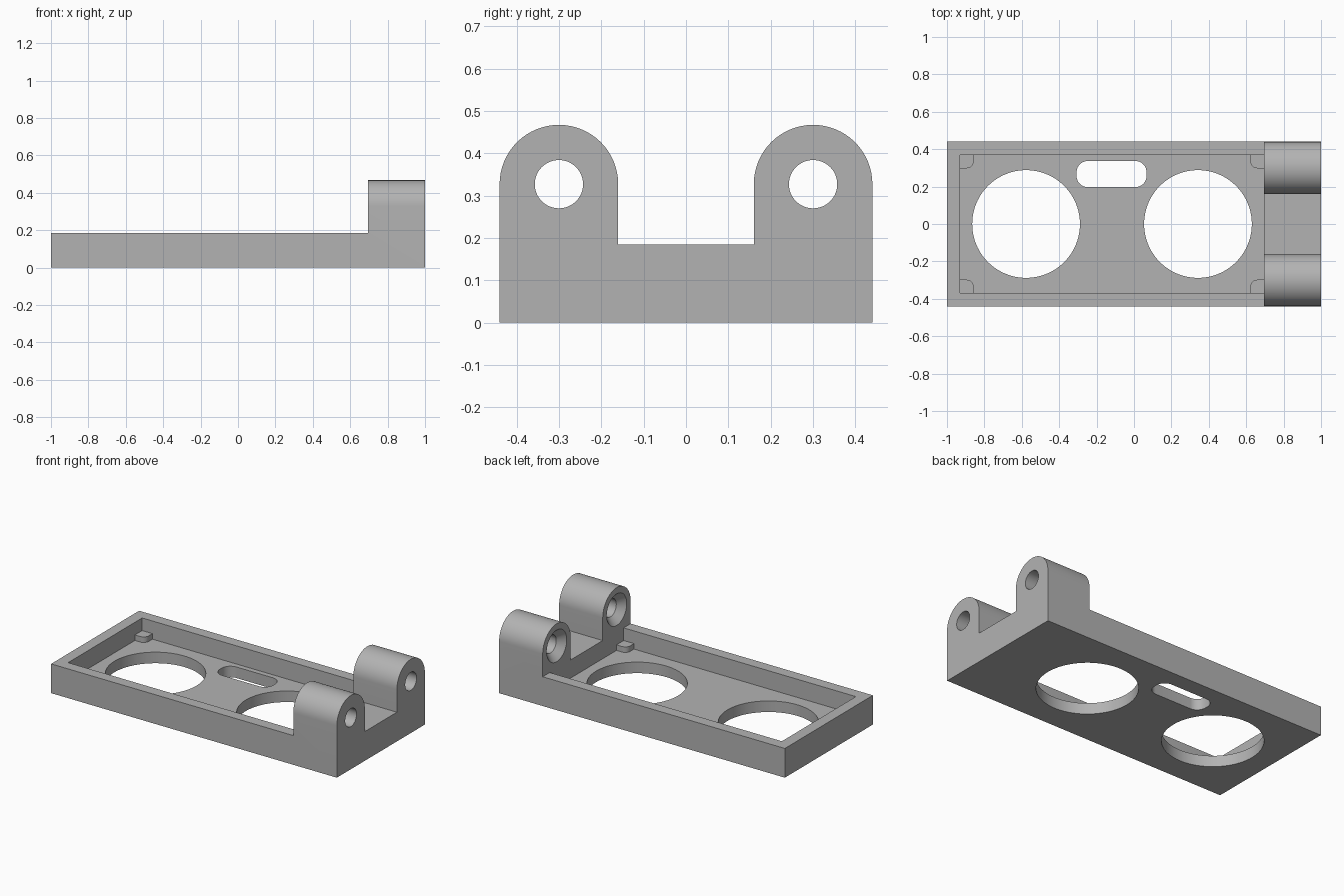
import bpy, bmesh
from math import pi, cos, sin, radians
from mathutils import Vector

cube = bpy.data.objects.get("Cube")
if cube:
    bpy.data.objects.remove(cube, do_unlink=True)

# Main dimensions
HALF_W, RIM, FLOOR = 0.44, 0.185, 0.07
POCKET_X0, LUG_X, POCKET_Y = -0.93, 0.695, 0.37
LUG_Y, LUG_Z, LUG_R, BORE_R, SINK_R = 0.30, 0.327, 0.14, 0.057, 0.10

grey = bpy.data.materials.new("plain grey")
grey.use_nodes = True
colour = (0.45, 0.45, 0.45, 1)
grey.diffuse_color = colour
grey.node_tree.nodes["Principled BSDF"].inputs["Base Color"].default_value = colour


def arc(cx, cy, r, start, end, steps=32):
    return [(cx + r * cos(start + (end - start) * i / steps),
             cy + r * sin(start + (end - start) * i / steps)) for i in range(steps + 1)]


def extrude(name, points, low, high, axis="z"):
    """Extrude a closed outline: (x, y) along z, or (y, z) along x."""
    place = (lambda a, b: (low, a, b)) if axis == "x" else (lambda a, b: (a, b, low))
    push = Vector((high - low, 0, 0)) if axis == "x" else Vector((0, 0, high - low))
    bm = bmesh.new()
    face = bm.faces.new([bm.verts.new(place(*p)) for p in points])
    new = bmesh.ops.extrude_face_region(bm, geom=[face])["geom"]
    bmesh.ops.translate(bm, vec=push, verts=[v for v in new if isinstance(v, bmesh.types.BMVert)])
    bmesh.ops.recalc_face_normals(bm, faces=bm.faces)
    mesh = bpy.data.meshes.new(name)
    bm.to_mesh(mesh)
    bm.free()
    mesh.materials.append(grey)
    ob = bpy.data.objects.new(name, mesh)
    bpy.context.collection.objects.link(ob)
    return ob


def rect(x0, y0, x1, y1):
    return [(x0, y0), (x1, y0), (x1, y1), (x0, y1)]


def circle(cx, cy, r, steps=64):
    return arc(cx, cy, r, 0, 2 * pi, steps)[:-1]


def cut(body, cutter):
    cutter.hide_render = True
    mod = body.modifiers.new("cut", "BOOLEAN")
    mod.operation, mod.solver, mod.object = "DIFFERENCE", "EXACT", cutter
    bpy.context.view_layer.objects.active = body
    bpy.ops.object.modifier_apply(modifier=mod.name)
    bpy.data.objects.remove(cutter, do_unlink=True)


# Body: end outline with two round-topped lugs, run along the full length
inner = LUG_Y - LUG_R
outline = [(-HALF_W, 0), (HALF_W, 0)] + arc(LUG_Y, LUG_Z, LUG_R, 0, pi)
outline += [(inner, RIM), (-inner, RIM)] + arc(-LUG_Y, LUG_Z, LUG_R, 0, pi)
body = extrude("tray_body", outline, -1, 1, "x")

# Clear the lugs from the tray, then hollow out the pocket
cut(body, extrude("upper_cutter", rect(-1.2, -0.6, LUG_X, 0.6), RIM, 0.8))
cut(body, extrude("pocket_cutter", rect(POCKET_X0, -POCKET_Y, LUG_X, POCKET_Y), FLOOR, 0.6))

# Two large round openings in the floor
for x in (-0.577, 0.342):
    cut(body, extrude("opening_cutter", circle(x, 0, 0.288, 96), -0.1, 0.12))

# Rounded slot
slot_r = 0.06
slot = []
for i, (x, y) in enumerate(rect(-0.307 + slot_r, 0.197 + slot_r, 0.067 - slot_r, 0.337 - slot_r)):
    slot += arc(x, y, slot_r, pi + i * pi / 2, pi * 1.5 + i * pi / 2, 10)
cut(body, extrude("slot_cutter", slot, -0.1, 0.12))

# Lug bores, countersunk on the pocket side
for side in (-1, 1):
    cut(body, extrude("bore_cutter", circle(side * LUG_Y, LUG_Z, BORE_R), 0.5, 1.2, "x"))
    lead = 0.02
    depth = SINK_R - BORE_R + 2 * lead
    bpy.ops.mesh.primitive_cone_add(
        vertices=64, radius1=SINK_R + lead, radius2=BORE_R - lead, depth=depth,
        location=(LUG_X - lead + depth / 2, side * LUG_Y, LUG_Z), rotation=(0, pi / 2, 0))
    cone = bpy.context.object
    cone.data.materials.append(grey)
    cut(body, cone)

# Corner support tabs, sunk slightly into the floor and walls
tab, tab_r, sink = 0.072, 0.035, 0.01
for end, x0, sx in (("right", POCKET_X0, 1), ("left", LUG_X, -1)):
    for face, sy in (("front", 1), ("back", -1)):
        shape = [(-sink, -sink), (tab, -sink)]
        shape += arc(tab - tab_r, tab - tab_r, tab_r, 0, pi / 2, 10) + [(-sink, tab)]
        points = [(x0 + sx * a, sy * (b - POCKET_Y)) for a, b in shape]
        extrude(f"{face}_{end}_tab", points, FLOOR - sink, 0.105)

# Smooth the round surfaces, keeping edges sharp
for ob in bpy.context.collection.objects:
    if ob.type == "MESH" and (ob is body or ob.name.endswith("_tab") or ob.name == "tray_body"):
        bpy.ops.object.select_all(action="DESELECT")
        ob.select_set(True)
        bpy.context.view_layer.objects.active = ob
        bpy.ops.object.shade_smooth_by_angle(angle=radians(30))
